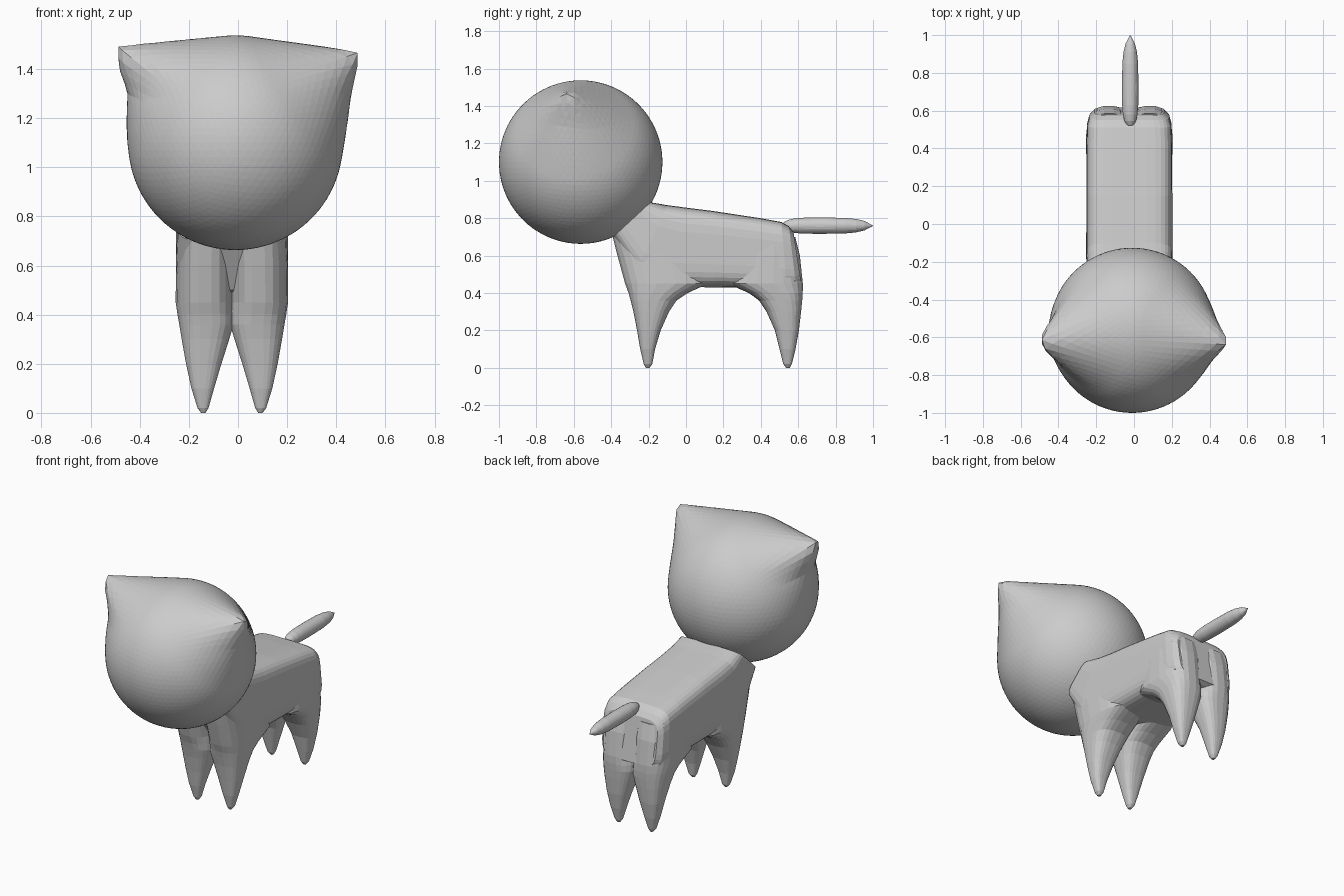
import bpy, bmesh
from math import sin, cos, pi, acos
from mathutils import Vector

if "Cube" in bpy.data.objects:
    bpy.data.objects.remove(bpy.data.objects["Cube"])

CX = -0.025  # centre line of the body


def ring(c, a, b, p=2.0, n=24):
    """Rounded-rectangle (superellipse) ring with half axes a and b."""
    c, a, b = Vector(c), Vector(a), Vector(b)

    def f(t):
        return (1 if t >= 0 else -1) * abs(t) ** (2 / p)
    return [c + a * f(cos(2 * pi * (i + 0.5) / n)) + b * f(sin(2 * pi * (i + 0.5) / n))
            for i in range(n)]


def loft(name, rings):
    """Skin a list of rings and cap both ends."""
    bm = bmesh.new()
    loops = [[bm.verts.new(v) for v in r] for r in rings]
    n = len(loops[0])
    for lo, hi in zip(loops, loops[1:]):
        for i in range(n):
            j = (i + 1) % n
            bm.faces.new((lo[i], lo[j], hi[j], hi[i]))
    bm.faces.new(loops[0])
    bm.faces.new(loops[-1])
    bmesh.ops.recalc_face_normals(bm, faces=bm.faces)
    me = bpy.data.meshes.new(name)
    bm.to_mesh(me)
    bm.free()
    ob = bpy.data.objects.new(name, me)
    bpy.context.collection.objects.link(ob)
    return ob


# Torso: sections given by a top point, a bottom point (y, z) and half width
torso = [((-0.19, 0.885), (-0.39, 0.70), 0.222),
         ((-0.10, 0.870), (-0.27, 0.50), 0.228),
         ((0.00, 0.857), (-0.08, 0.432), 0.228),
         ((0.15, 0.838), (0.15, 0.430), 0.228),
         ((0.40, 0.800), (0.40, 0.430), 0.227),
         ((0.51, 0.780), (0.54, 0.420), 0.224),
         ((0.55, 0.757), (0.59, 0.425), 0.212),
         ((0.575, 0.725), (0.618, 0.44), 0.185)]
rings = []
for (ty, tz), (by, bz), w in torso:
    top, bot = Vector((CX, ty, tz)), Vector((CX, by, bz))
    rings.append(ring((top + bot) / 2, (w, 0, 0), (top - bot) / 2, 5, 32))
body = loft("body", rings)

# Legs: height, then inner and outer distance from the centre line
levels = [(0.0, 0.107, 0.125), (0.02, 0.095, 0.140), (0.1, 0.072, 0.165),
          (0.2, 0.042, 0.187), (0.3, 0.010, 0.205), (0.36, -0.008, 0.215),
          (0.4, -0.010, 0.222), (0.45, -0.010, 0.2295), (0.6, -0.010, 0.2285),
          (0.7, -0.010, 0.2235)]
front_y = [(-0.215, -0.195), (-0.226, -0.180), (-0.245, -0.165), (-0.262, -0.135),
           (-0.282, -0.09), (-0.297, -0.05), (-0.308, 0.01), (-0.327, 0.12),
           (-0.368, 0.1), (-0.393, 0.0)]
rear_y = [(0.535, 0.555), (0.52, 0.566), (0.50, 0.586), (0.475, 0.604),
          (0.43, 0.616), (0.39, 0.622), (0.335, 0.625), (0.22, 0.626),
          (0.25, 0.61), (0.3, 0.585)]
for name, spans in (("front_leg", front_y), ("rear_leg", rear_y)):
    for side in (-1, 1):
        leg = loft(name, [
            ring((CX + side * (s0 + s1) / 2, (y0 + y1) / 2, z),
                 ((s1 - s0) / 2, 0, 0), (0, (y1 - y0) / 2, 0), 2.7)
            for (z, s0, s1), (y0, y1) in zip(levels, spans)])
        # Merge the leg into the body
        mod = body.modifiers.new("join_leg", 'BOOLEAN')
        mod.operation, mod.solver, mod.object = 'UNION', 'EXACT', leg
        bpy.context.view_layer.objects.active = body
        bpy.ops.object.modifier_apply(modifier=mod.name)
        bpy.data.objects.remove(leg)

# Tail: round, pointed at the far end
profile = [(0.515, 0.004), (0.525, 0.02), (0.545, 0.031), (0.58, 0.039), (0.63, 0.043),
           (0.72, 0.044), (0.85, 0.042), (0.91, 0.036), (0.955, 0.025), (1.0, 0.001)]
loft("tail", [ring((-0.02, y, 0.76), (r, 0, 0), (0, 0, r)) for y, r in profile])

# Head: sphere with two ears drawn out as cones tangent to it
R = 0.437
ears = [(Vector((-0.51, -0.065, 0.39)), 0.5), (Vector((0.515, -0.065, 0.37)), 0.15)]
bm = bmesh.new()
bmesh.ops.create_icosphere(bm, subdivisions=5, radius=1)
for v in bm.verts:
    d = v.co.normalized()
    r = R
    for tip, dent in ears:
        axis = tip.normalized()
        theta = acos(max(-1, min(1, d.dot(axis))))
        limit = acos(R / tip.length)
        if theta < limit:
            under = max(0, min(1, (axis.z - d.z) * 5))
            r += (R / cos(limit - theta) - R) * (1 - dent * under)
    p = d * r + Vector((-0.01, -0.563, 1.10))
    p.x = max(-0.487, min(0.487, p.x))  # blunt ear tips
    v.co = p
me = bpy.data.meshes.new("head")
bm.to_mesh(me)
bm.free()
bpy.context.collection.objects.link(bpy.data.objects.new("head", me))
